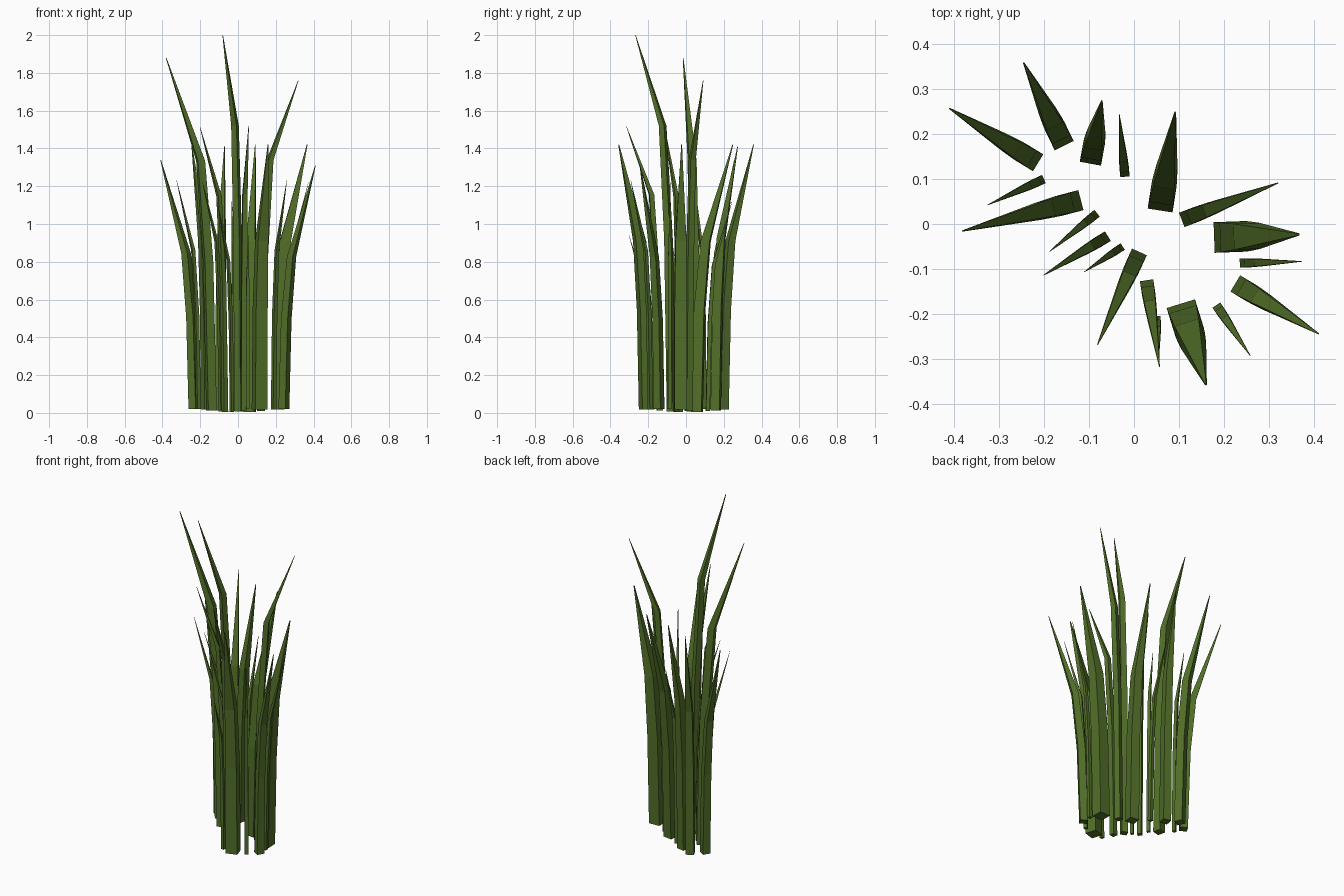
import bpy, bmesh
from mathutils import Vector

mat = bpy.data.materials.new("grass_green")
mat.diffuse_color = (0.085, 0.16, 0.022, 1)

# Each blade: inner base x, y, tip x, y, height, width, bend height fraction
BLADES = [
    (-.155, .174, -.246, .360, 1.42, .047, .64),
    (-.213, .136, -.412, .258, 1.34, .044, .63),
    (-.097, .134, -.071, .276, 1.41, .048, .66),
    (-.020, .105, -.033, .247, 1.12, .021, .70),
    (.058, .030, .092, .250, 1.42, .056, .64),
    (.106, .009, .322, .092, 1.76, .034, .76),
    (.178, -.030, .368, -.023, 1.42, .068, .64),
    (.235, -.087, .376, -.083, 1.22, .020, .68),
    (.225, -.132, .412, -.245, 1.31, .042, .63),
    (.183, -.180, .260, -.295, 1.23, .021, .70),
    (.104, -.177, .160, -.358, 1.42, .066, .64),
    (.028, -.125, .057, -.320, 1.52, .030, .76),
    (.050, -.205, .055, -.305, .94, .018, .76),
    (.012, -.062, -.082, -.270, 2.00, .036, .76),
    (-.025, -.050, -.113, -.108, 1.12, .017, .72),
    (-.058, -.027, -.203, -.115, 1.51, .025, .76),
    (-.082, .024, -.190, -.063, 1.22, .019, .74),
    (-.118, .053, -.383, -.016, 1.88, .046, .71),
    (-.200, .100, -.328, .041, 1.23, .020, .70),
]


def blade(i, bx, by, tx, ty, h, w, bend):
    base, tip = Vector((bx, by, 0)), Vector((tx, ty, 0))
    run = (tip - base).length
    out = (tip - base).normalized()
    side = Vector((-out.y, out.x, 0))
    z0 = 0.02 * min(1, max(abs(bx), abs(by)) / .2)
    # Rings: height, inner edge offset along the lean, size factor
    rings = [(z0, 0, 1), (h * bend * .6, run * .07, .97),
             (h * bend, run * .23, .85), (h, run - .004, .06)]
    bm = bmesh.new()
    loops = []
    for z, off, s in rings:
        a = base + out * off + Vector((0, 0, z))
        b = a + out * w * s
        e = side * w * s / 2
        loops.append([bm.verts.new(p) for p in (a + e, a - e, b - e, b + e)])
    for lo, hi in zip(loops, loops[1:]):
        for k in range(4):
            n = (k + 1) % 4
            bm.faces.new((lo[k], lo[n], hi[n], hi[k]))
    bm.faces.new(loops[0][::-1])
    bm.faces.new(loops[-1])
    bmesh.ops.recalc_face_normals(bm, faces=bm.faces)
    me = bpy.data.meshes.new(f"grass_blade_{i}")
    bm.to_mesh(me)
    bm.free()
    me.materials.append(mat)
    bpy.context.collection.objects.link(bpy.data.objects.new(f"grass_blade_{i}", me))


for i, b in enumerate(BLADES, 1):
    blade(i, *b)
